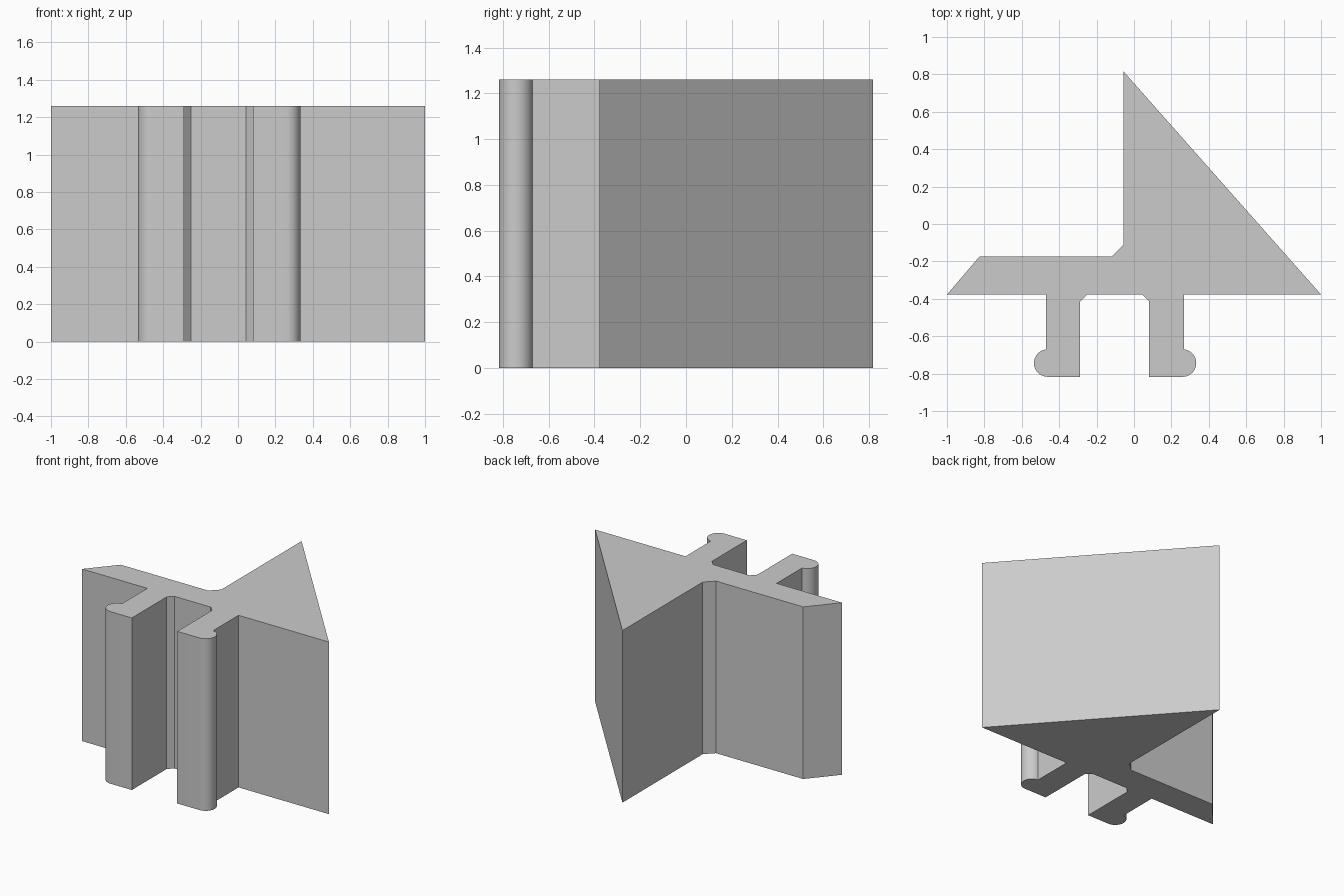
import bpy
import bmesh
from math import radians, sin, cos

HEIGHT = 1.26
FRONT = -0.817      # end of the clip legs
SHELF = -0.377      # underside of the flange
BEAD_R = 0.0735

cube = bpy.data.objects.get("Cube")
if cube:
    bpy.data.objects.remove(cube, do_unlink=True)

grey = bpy.data.materials.new("light grey")
grey.use_nodes = True
colour = (0.6, 0.6, 0.6, 1.0)
grey.diffuse_color = colour
grey.node_tree.nodes["Principled BSDF"].inputs["Base Color"].default_value = colour


def clip_leg(outer, inner, side):
    """Outline of one leg, from the outer root round the bead to the inner root."""
    cx = outer - side * (-0.0085)  if side < 0 else outer - 0.0085
    cx = outer - side * 0.0085
    cy = FRONT + BEAD_R
    steps = 20
    bead = []
    for i in range(steps + 1):
        a = radians(83 - 173 * i / steps)
        bead.append((cx + side * BEAD_R * cos(a), cy + BEAD_R * sin(a)))
    return ([(outer, SHELF)] + bead
            + [(inner, FRONT), (inner, SHELF - 0.037), (inner - side * 0.037, SHELF)])


# Cross-section: left flange, two clip legs, triangular fin
left_leg = clip_leg(-0.47, -0.288, -1)
right_leg = clip_leg(0.268, 0.08, 1)
outline = ([(-1, SHELF)] + left_leg + right_leg[::-1]
           + [(1, SHELF), (-0.057, 0.817), (-0.057, -0.112),
              (-0.12, -0.175), (-0.827, -0.175)])

# Extrude the section upwards
bm = bmesh.new()
base = bm.faces.new([bm.verts.new((x, y, 0)) for x, y in outline])
top = bmesh.ops.extrude_face_region(bm, geom=[base], use_keep_orig=True)["geom"]
bmesh.ops.translate(bm, vec=(0, 0, HEIGHT),
                    verts=[v for v in top if isinstance(v, bmesh.types.BMVert)])
bmesh.ops.recalc_face_normals(bm, faces=bm.faces)

mesh = bpy.data.meshes.new("clip_profile")
bm.to_mesh(mesh)
bm.free()
mesh.materials.append(grey)
profile = bpy.data.objects.new("clip_profile", mesh)
bpy.context.collection.objects.link(profile)

# Smooth beads, sharp corners
bpy.context.view_layer.objects.active = profile
profile.select_set(True)
bpy.ops.object.shade_smooth_by_angle(angle=radians(25))
